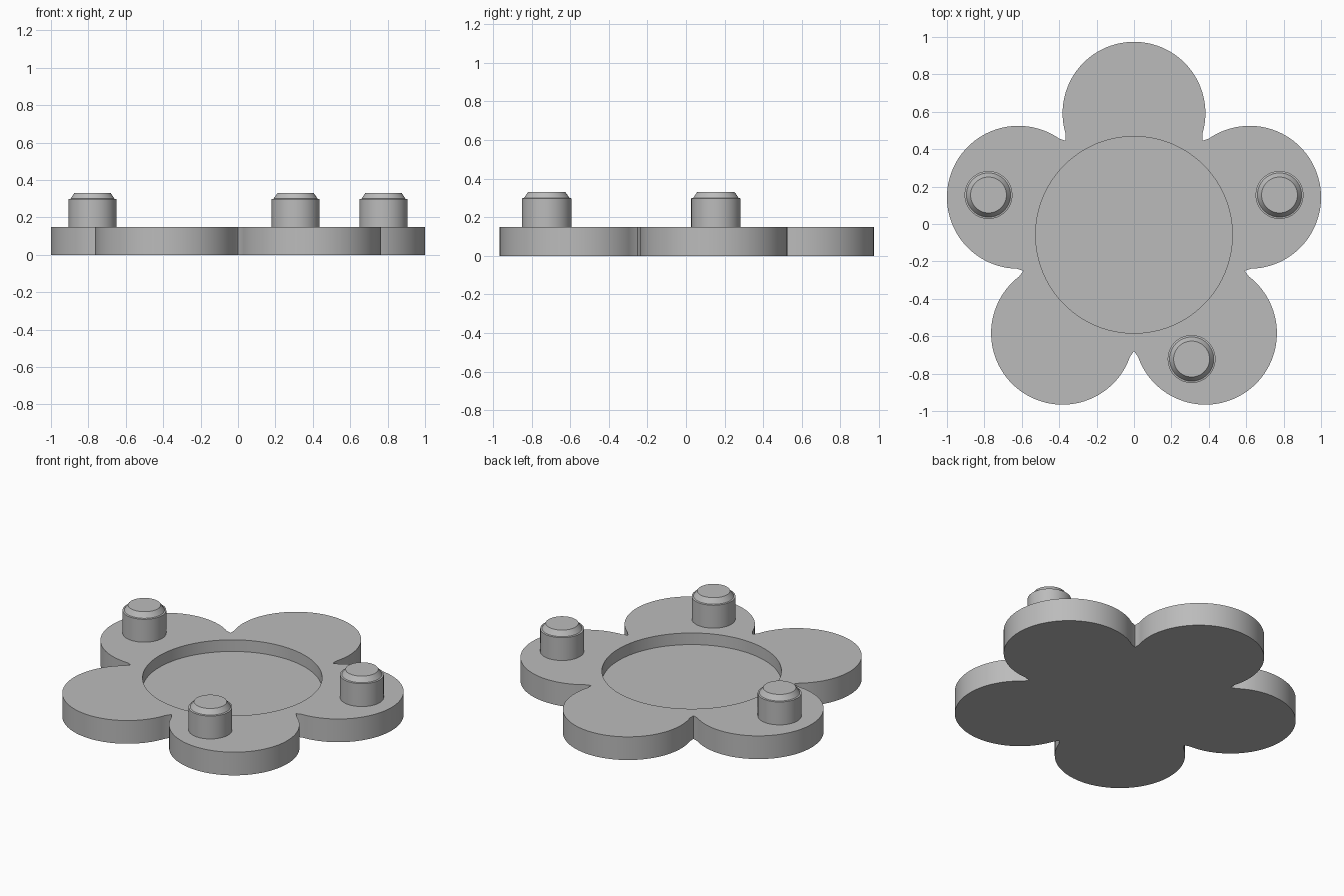
import bpy, bmesh, math
from mathutils import Matrix, Vector

if "Cube" in bpy.data.objects:
    bpy.data.objects.remove(bpy.data.objects["Cube"])

CENTRE = Vector((0, -0.058, 0))   # flower centre
DIST, R = 0.65, 0.382             # petal centre distance, petal radius
THICK, FLOOR = 0.15, 0.075

grey = bpy.data.materials.new("grey")
grey.diffuse_color = (0.5, 0.5, 0.5, 1)
grey.use_nodes = True
grey.node_tree.nodes["Principled BSDF"].inputs["Base Color"].default_value = grey.diffuse_color


def make(name, bm):
    bmesh.ops.recalc_face_normals(bm, faces=bm.faces)
    me = bpy.data.meshes.new(name)
    bm.to_mesh(me)
    bm.free()
    me.materials.append(grey)
    ob = bpy.data.objects.new(name, me)
    bpy.context.collection.objects.link(ob)
    return ob


def smooth(ob):
    bpy.ops.object.select_all(action='DESELECT')
    ob.select_set(True)
    bpy.context.view_layer.objects.active = ob
    bpy.ops.object.shade_smooth_by_angle(angle=math.radians(25))


def lathe(name, profile, loc, n=64):
    """Solid of revolution from (radius, z) rings, capped at both ends."""
    bm = bmesh.new()
    rings = [[bm.verts.new((loc[0] + r * math.cos(2 * math.pi * i / n),
                            loc[1] + r * math.sin(2 * math.pi * i / n), z))
              for i in range(n)] for r, z in profile]
    for a, b in zip(rings, rings[1:]):
        for i in range(n):
            j = (i + 1) % n
            bm.faces.new((a[i], a[j], b[j], b[i]))
    bm.faces.new(rings[0][::-1])
    bm.faces.new(rings[-1])
    return make(name, bm)


# Flower plate: five petal arcs joined by small pointed notches
bm = bmesh.new()
outline = []
sweep, steps = math.radians(106.8), 56
for k in range(5):
    rot = Matrix.Rotation(math.radians(90 + 72 * k), 3, 'Z')
    for i in range(steps + 1):
        t = -sweep + 2 * sweep * i / steps
        outline.append(rot @ Vector((DIST + R * math.cos(t), R * math.sin(t), 0)))
    a = math.radians(36)
    outline.append(rot @ Vector((0.622 * math.cos(a), 0.622 * math.sin(a), 0)))
base = bm.faces.new([bm.verts.new(p + CENTRE) for p in outline])
ext = bmesh.ops.extrude_face_region(bm, geom=[base], use_keep_orig=True)
for v in ext["geom"]:
    if isinstance(v, bmesh.types.BMVert):
        v.co.z = THICK
plate = make("flower_plate", bm)

# Round recess in the top
cutter = lathe("recess_cutter", [(0.526, FLOOR), (0.526, 0.3)], CENTRE, 96)
cutter.hide_render = True
mod = plate.modifiers.new("recess", 'BOOLEAN')
mod.operation, mod.solver, mod.object = 'DIFFERENCE', 'EXACT', cutter
bpy.context.view_layer.objects.active = plate
bpy.ops.object.modifier_apply(modifier=mod.name)
bpy.data.objects.remove(cutter)
smooth(plate)

# Pegs with a small ledge and tapered tip
for name, loc in (("left_peg", (-0.778, 0.155)), ("right_peg", (0.778, 0.155)),
                  ("front_peg", (0.308, -0.722))):
    smooth(lathe(name, [(0.128, THICK - 0.02), (0.128, 0.298), (0.118, 0.3),
                        (0.096, 0.332)], loc))
